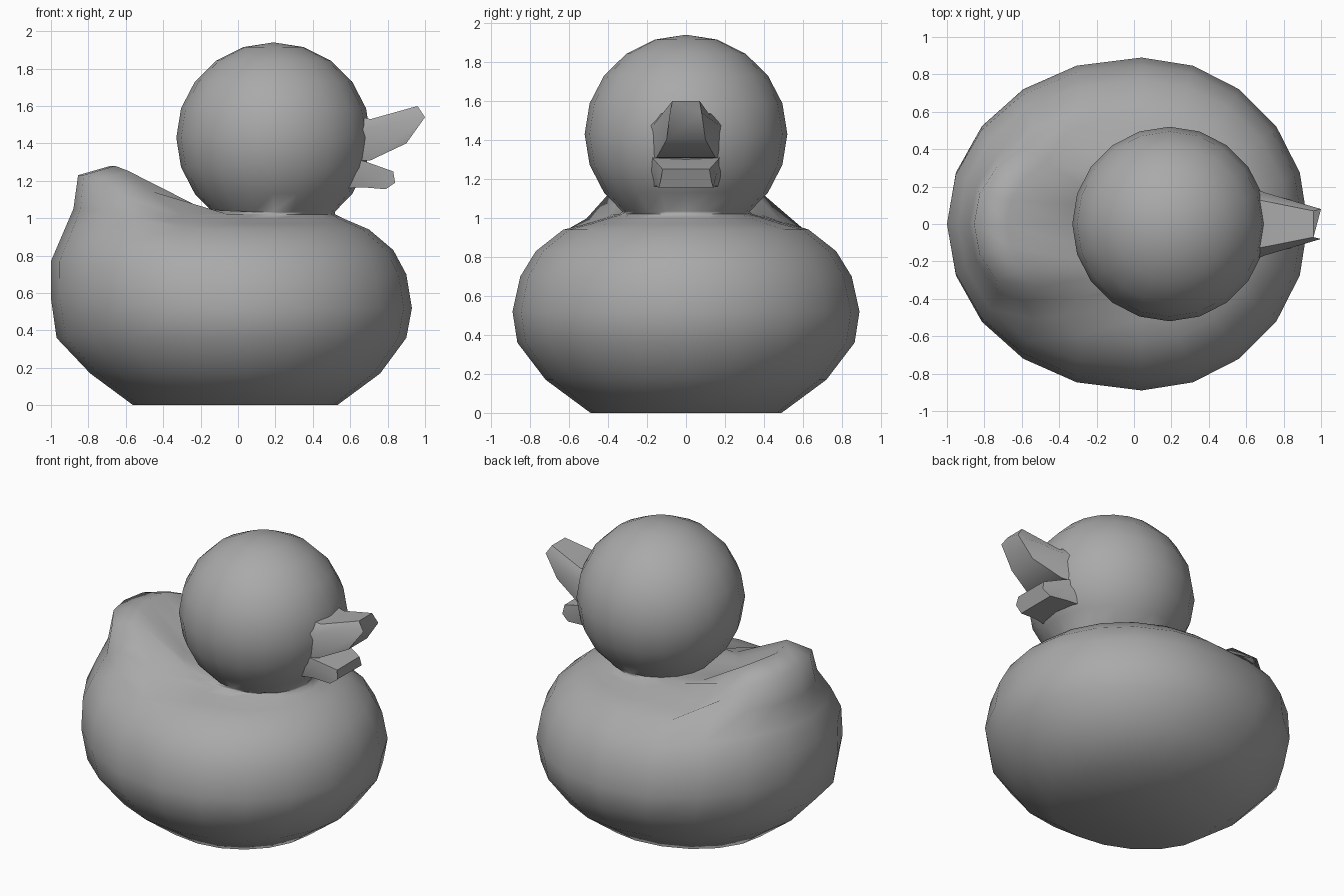
import bpy
import bmesh
from math import cos, sin, pi, radians

default_cube = bpy.data.objects.get("Cube")
if default_cube:
    bpy.data.objects.remove(default_cube, do_unlink=True)

SEGMENTS = 20

grey = bpy.data.materials.new("plain_grey")
grey.use_nodes = True
colour = (0.4, 0.4, 0.4, 1)
grey.diffuse_color = colour
grey.node_tree.nodes["Principled BSDF"].inputs["Base Color"].default_value = colour


def loft(name, rings, smooth_angle, tip=None):
    """Join rings of points with quads, cap the start, and cap the end or close it to a tip."""
    bm = bmesh.new()
    loops = [[bm.verts.new(point) for point in ring] for ring in rings]
    count = len(loops[0])
    for lower, upper in zip(loops, loops[1:]):
        for i in range(count):
            j = (i + 1) % count
            bm.faces.new((lower[i], lower[j], upper[j], upper[i]))
    bm.faces.new(list(reversed(loops[0])))
    if tip:
        top = bm.verts.new(tip)
        for i in range(count):
            bm.faces.new((loops[-1][i], loops[-1][(i + 1) % count], top))
    else:
        bm.faces.new(loops[-1])
    bmesh.ops.recalc_face_normals(bm, faces=bm.faces[:])
    mesh = bpy.data.meshes.new(name)
    bm.to_mesh(mesh)
    bm.free()
    mesh.materials.append(grey)
    obj = bpy.data.objects.new(name, mesh)
    bpy.context.collection.objects.link(obj)
    bpy.ops.object.select_all(action="DESELECT")
    obj.select_set(True)
    bpy.context.view_layer.objects.active = obj
    bpy.ops.object.shade_smooth_by_angle(angle=radians(smooth_angle))
    return obj


def body_ring(z, back, front, half_width, lift):
    """Egg-shaped ring whose rear can be squared off and raised into the tail."""
    centre = max(0.04, (back + front) / 2)
    points = []
    for i in range(SEGMENTS):
        angle = 2 * pi * i / SEGMENTS
        c = cos(angle)
        if c >= 0:
            x = centre + (front - centre) * c
        else:
            x = centre + (back - centre) * abs(c) ** (1 - 1.3 * lift)
        t = min(1, max(0, (-c - 0.2) / 0.75))
        raised = lift * t * t * (3 - 2 * t)
        points.append((x, half_width * sin(angle), z + raised))
    return points


# Body and tail: height, back, front, half width, tail lift
body_profile = [
    (0.0, -0.56, 0.53, 0.49, 0),
    (0.17, -0.79, 0.76, 0.72, 0),
    (0.36, -0.97, 0.9, 0.865, 0),
    (0.52, -1.0, 0.93, 0.89, 0.05),
    (0.7, -1.0, 0.9, 0.85, 0.07),
    (0.83, -0.94, 0.83, 0.77, 0.08),
    (0.94, -0.88, 0.7, 0.63, 0.11),
    (0.97, -0.855, 0.63, 0.51, 0.26),
    (1.0, -0.68, 0.56, 0.41, 0.28),
    (1.02, -0.35, 0.52, 0.34, 0.05),
]
rings = [body_ring(*row) for row in body_profile]

# Neck and head: rounded rings rising from the neck to the crown
for degrees in (-51, -36, -18, 0, 18, 36, 54, 72):
    radius = 0.52 * cos(radians(degrees))
    height = 1.43 + 0.51 * sin(radians(degrees))
    rings.append(body_ring(height, 0.19 - radius, 0.19 + radius, radius, 0))
loft("body_and_head", rings, 80, tip=(0.19, 0, 1.94))


def beak_section(half_points):
    """Mirror a list of (x, half width, z) points into a closed section."""
    left = [(x, y, z) for x, y, z in half_points]
    right = [(x, -y, z) for x, y, z in reversed(half_points)]
    return left + right


# Upper beak: rooted in the face, tilted up and narrowing
upper_beak = [
    beak_section([(0.55, 0.15, 1.56), (0.55, 0.22, 1.46), (0.55, 0.19, 1.3)]),
    beak_section([(0.71, 0.12, 1.53), (0.71, 0.165, 1.48), (0.71, 0.15, 1.31)]),
    beak_section([(0.96, 0.07, 1.6), (1.0, 0.08, 1.54), (0.9, 0.1, 1.4)]),
]
loft("upper_beak", upper_beak, 50)

# Lower beak: short open lip
lower_beak = [
    beak_section([(0.55, 0.19, 1.34), (0.55, 0.2, 1.24), (0.55, 0.17, 1.16)]),
    beak_section([(0.69, 0.165, 1.3), (0.69, 0.16, 1.24), (0.67, 0.15, 1.165)]),
    beak_section([(0.83, 0.12, 1.25), (0.84, 0.13, 1.19), (0.79, 0.14, 1.155)]),
]
loft("lower_beak", lower_beak, 50)
